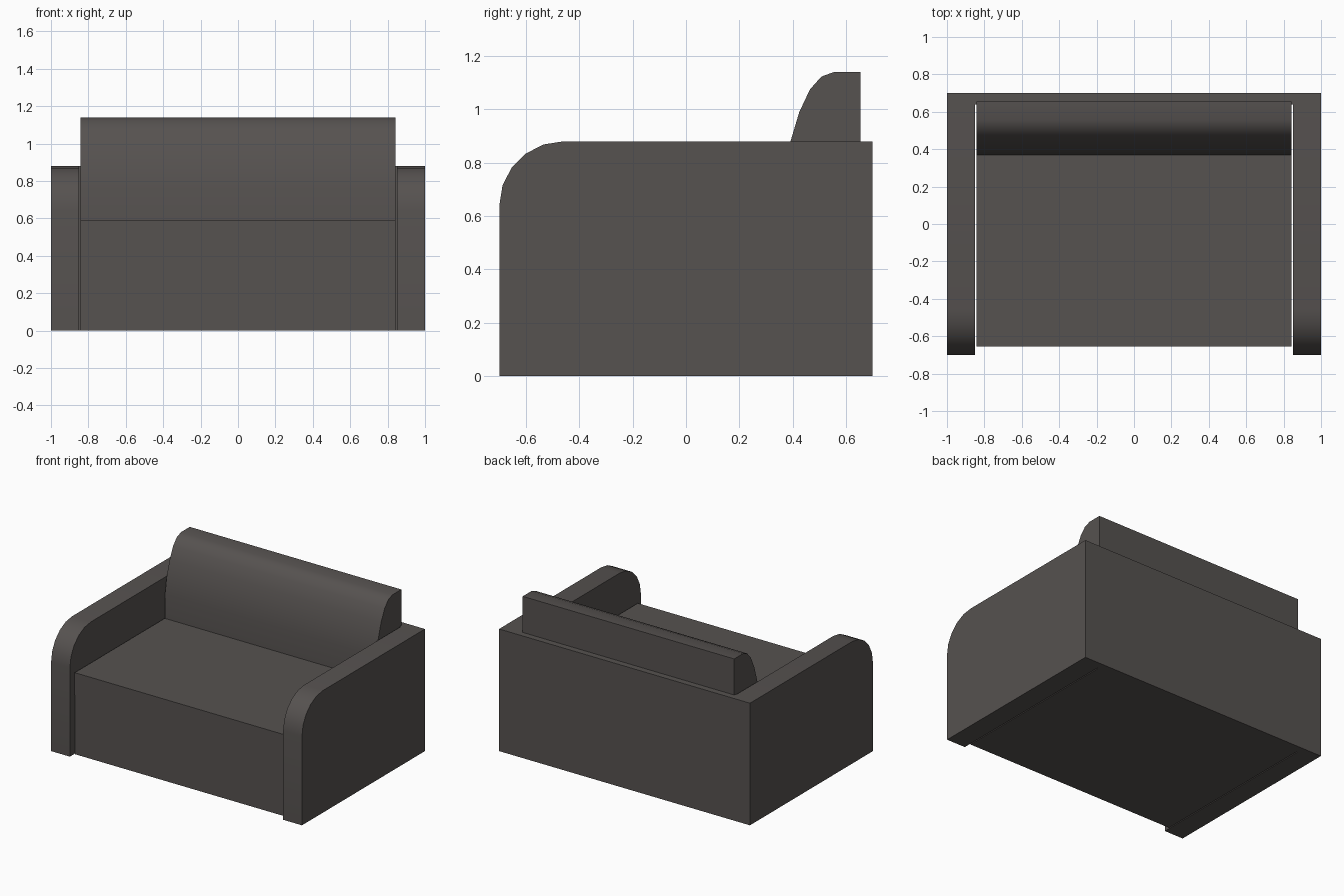
import bpy, bmesh, math

if "Cube" in bpy.data.objects:
    bpy.data.objects.remove(bpy.data.objects["Cube"])

fabric = bpy.data.materials.new("charcoal fabric")
fabric.diffuse_color = (0.093, 0.084, 0.080, 1)
fabric.use_nodes = True
fabric.node_tree.nodes["Principled BSDF"].inputs["Base Color"].default_value = fabric.diffuse_color


def extrude_profile(name, profile, x0, x1):
    """Extrude a (y, z) outline along x from x0 to x1."""
    bm = bmesh.new()
    face = bm.faces.new([bm.verts.new((x0, y, z)) for y, z in profile])
    new = bmesh.ops.extrude_face_region(bm, geom=[face])["geom"]
    moved = [v for v in new if isinstance(v, bmesh.types.BMVert)]
    bmesh.ops.translate(bm, verts=moved, vec=(x1 - x0, 0, 0))
    bmesh.ops.recalc_face_normals(bm, faces=bm.faces)
    mesh = bpy.data.meshes.new(name)
    bm.to_mesh(mesh)
    bm.free()
    mesh.materials.append(fabric)
    obj = bpy.data.objects.new(name, mesh)
    bpy.context.collection.objects.link(obj)
    bpy.ops.object.select_all(action='DESELECT')
    obj.select_set(True)
    bpy.context.view_layer.objects.active = obj
    bpy.ops.object.shade_smooth_by_angle(angle=math.radians(35))
    return obj


def box(name, half_width, y0, y1, z0, z1):
    return extrude_profile(name, [(y0, z0), (y1, z0), (y1, z1), (y0, z1)],
                           -half_width, half_width)


# Armrests with a rounded upper front corner
arc = [(-0.46 - 0.24 * math.cos(math.radians(18 * i)),
        0.64 + 0.24 * math.sin(math.radians(18 * i))) for i in range(6)]
arm = [(0.64, 0), (-0.70, 0)] + arc + [(0.64, 0.88)]
for side, label in ((-1, "left"), (1, "right")):
    extrude_profile(label + "_armrest", arm, side * 0.85, side * 1.0)

# Back panel, base and seat
box("back_panel", 1.0, 0.64, 0.70, 0, 0.88)
box("base", 0.843, -0.65, 0.64, 0, 0.43)
box("seat", 0.843, -0.655, 0.64, 0.43, 0.59)

# Back cushion, curved at the front and flat at the back
cushion = [(0.655, 0.58), (0.37, 0.58), (0.373, 0.76), (0.392, 0.88),
           (0.425, 0.99), (0.465, 1.075), (0.508, 1.123), (0.555, 1.14),
           (0.655, 1.14)]
extrude_profile("back_cushion", cushion, -0.843, 0.843)
